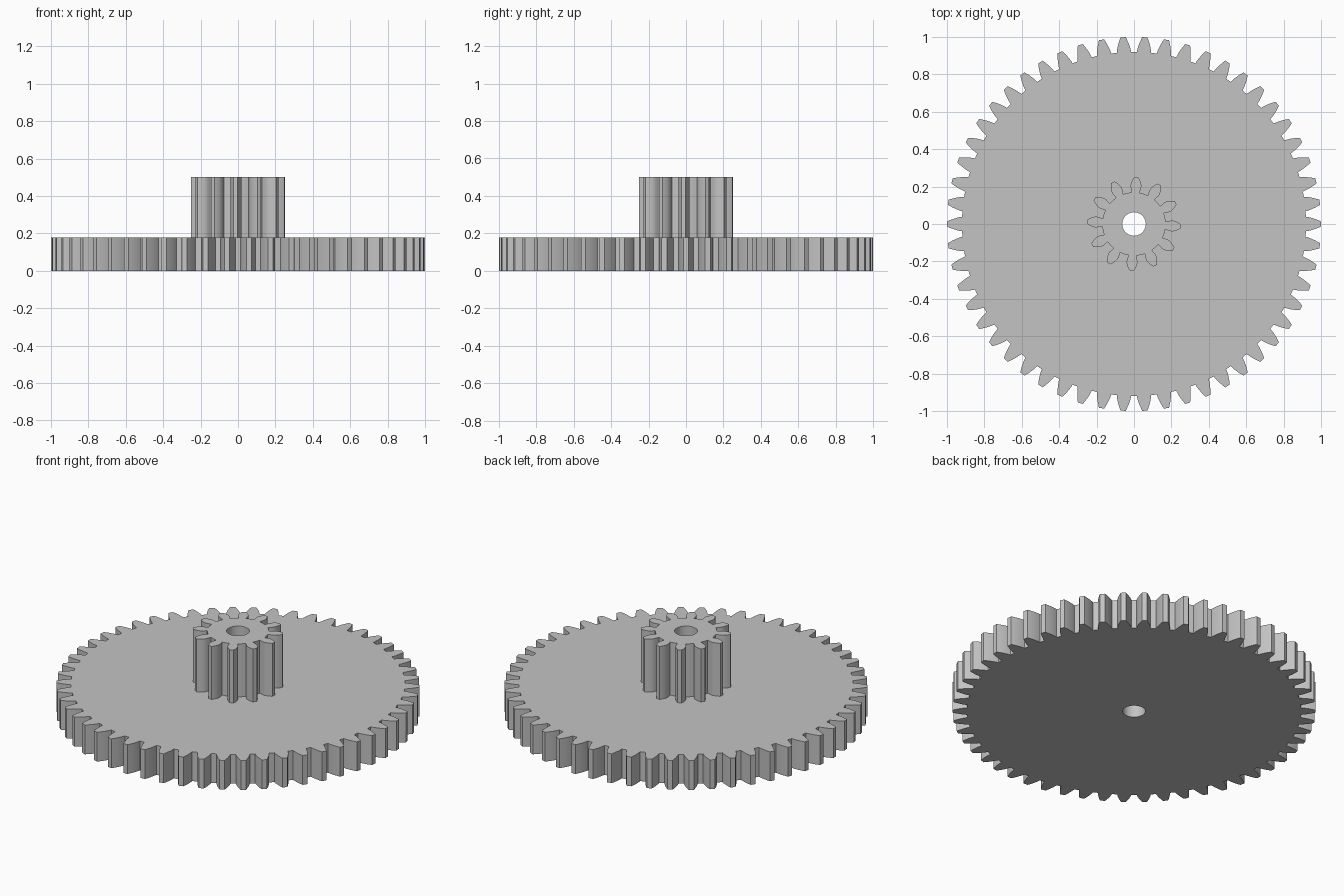
import bpy
import bmesh
from math import acos, cos, sin, tan, pi, radians

cube = bpy.data.objects.get("Cube")
if cube:
    bpy.data.objects.remove(cube, do_unlink=True)

MODULE = 1 / 28
PRESSURE = radians(20)
BORE = 0.063

grey = bpy.data.materials.new("plain grey")
grey.use_nodes = True
colour = (0.55, 0.55, 0.55, 1)
grey.diffuse_color = colour
grey.node_tree.nodes["Principled BSDF"].inputs["Base Color"].default_value = colour


def involute(angle):
    return tan(angle) - angle


def half_angle(r, teeth, base, root, undercut):
    """Half the angle a tooth spans at radius r."""
    spread = pi / (2 * teeth) + involute(PRESSURE)
    if r >= base:
        return spread - involute(acos(base / r))
    return spread - undercut * (base - r) / (base - root)


def gear_outline(teeth, turn, undercut, steps=6):
    pitch = MODULE * teeth / 2
    base, root, tip = pitch * cos(PRESSURE), pitch - 1.25 * MODULE, pitch + MODULE
    radii = [root + (tip - root) * i / steps for i in range(steps + 1)]
    flank = [(r, half_angle(r, teeth, base, root, undercut)) for r in radii]
    tooth = [(r, -a) for r, a in flank] + [(r, a) for r, a in reversed(flank)]
    tooth.append((root, pi / teeth))  # middle of the gap
    return [(r * cos(a + turn + k * 2 * pi / teeth), r * sin(a + turn + k * 2 * pi / teeth))
            for k in range(teeth) for r, a in tooth]


def make_gear(name, outline, bottom, top):
    bm = bmesh.new()
    bore = [(BORE * cos(i * pi / 20), BORE * sin(i * pi / 20)) for i in range(40)]
    for loop in (outline, bore):
        verts = [bm.verts.new((x, y, bottom)) for x, y in loop]
        for a, b in zip(verts, verts[1:] + verts[:1]):
            bm.edges.new((a, b))
    # Fill the ring between outline and bore, then raise it
    bmesh.ops.triangle_fill(bm, use_beauty=True, edges=bm.edges[:], normal=(0, 0, 1))
    raised = bmesh.ops.extrude_face_region(bm, geom=bm.faces[:], use_keep_orig=True)["geom"]
    moved = [g for g in raised if isinstance(g, bmesh.types.BMVert)]
    bmesh.ops.translate(bm, verts=moved, vec=(0, 0, top - bottom))
    bmesh.ops.recalc_face_normals(bm, faces=bm.faces[:])
    mesh = bpy.data.meshes.new(name)
    bm.to_mesh(mesh)
    bm.free()
    mesh.materials.append(grey)
    obj = bpy.data.objects.new(name, mesh)
    bpy.context.collection.objects.link(obj)
    bpy.ops.object.select_all(action="DESELECT")
    obj.select_set(True)
    bpy.context.view_layer.objects.active = obj
    bpy.ops.object.shade_smooth_by_angle(angle=radians(25))


# Wide wheel below, small pinion on top, sharing one bore
make_gear("large_gear", gear_outline(54, 0, 0), 0, 0.178)
make_gear("small_pinion", gear_outline(12, radians(-3), 0.02), 0.178, 0.5)
